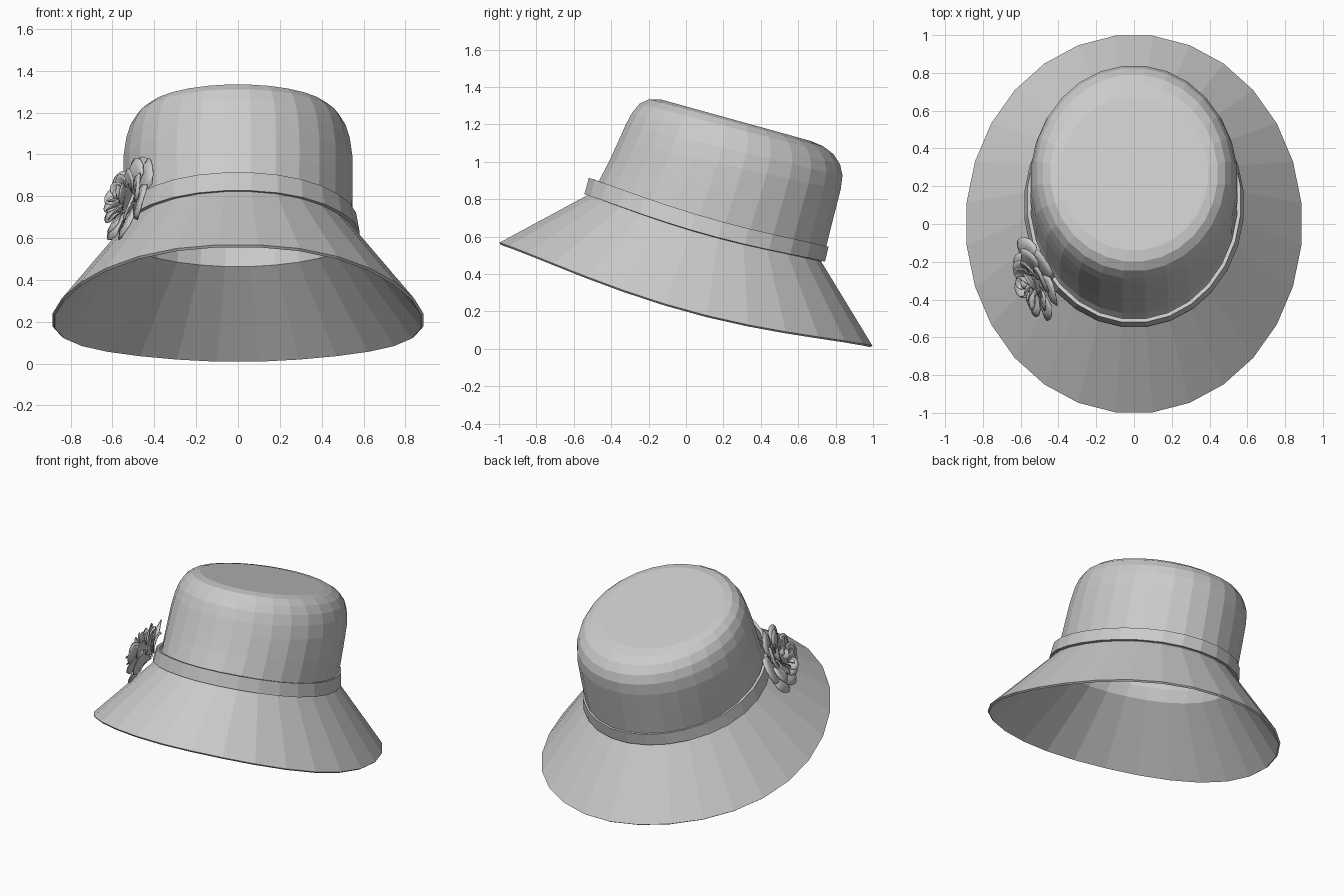
import bpy, bmesh, math, random
from mathutils import Vector, Matrix

if "Cube" in bpy.data.objects:
    bpy.data.objects.remove(bpy.data.objects["Cube"])

random.seed(4)
N = 28  # sides around the hat


def make_object(name, bm, thickness, offset):
    bmesh.ops.recalc_face_normals(bm, faces=bm.faces)
    me = bpy.data.meshes.new(name)
    bm.to_mesh(me)
    bm.free()
    ob = bpy.data.objects.new(name, me)
    bpy.context.collection.objects.link(ob)
    mod = ob.modifiers.new("thickness", 'SOLIDIFY')
    mod.thickness = thickness
    mod.offset = offset
    return ob


def ring(bm, yf, zf, yb, zb, rx, sag):
    """Tilted oval through a front point and a back point, dipping at the sides."""
    verts = []
    for i in range(N):
        a = 2 * math.pi * (i + 0.5) / N
        t = math.cos(a)
        y = (yf + yb) / 2 + (yb - yf) / 2 * t
        z = (zf + zb) / 2 + (zb - zf) / 2 * t - sag * (1 - t * t) ** 1.4
        verts.append(bm.verts.new((rx * math.sin(a), y * 1.003, z)))
    return verts


def loft(name, rows, cap, thickness, offset):
    bm = bmesh.new()
    rings = [ring(bm, *r) for r in rows]
    for a, b in zip(rings, rings[1:]):
        for i in range(N):
            j = (i + 1) % N
            bm.faces.new((a[i], a[j], b[j], b[i]))
    if cap:
        bm.faces.new(rings[-1])
    return make_object(name, bm, thickness, offset)


# Brim and crown in one shell: y/z at front, y/z at back, half width, side dip
loft("crown_and_brim", [
    (-1.00, 0.570, 1.00, 0.015, 0.892, 0.085),
    (-0.525, 0.825, 0.725, 0.465, 0.560, 0.030),
    (-0.475, 0.885, 0.750, 0.540, 0.548, 0.028),
    (-0.415, 1.000, 0.795, 0.720, 0.551, 0.016),
    (-0.360, 1.120, 0.828, 0.850, 0.550, 0.006),
    (-0.325, 1.200, 0.838, 0.925, 0.538, 0.0),
    (-0.290, 1.265, 0.825, 0.985, 0.518, 0.0),
    (-0.250, 1.312, 0.790, 1.040, 0.486, 0.0),
    (-0.200, 1.335, 0.735, 1.082, 0.444, 0.0),
    (-0.140, 1.335, 0.670, 1.110, 0.395, 0.0),
], True, 0.014, -1)

# Hat band
loft("hat_band", [
    (-0.546, 0.828, 0.745, 0.465, 0.584, 0.032),
    (-0.522, 0.915, 0.764, 0.545, 0.568, 0.030),
], False, 0.02, -1)


# Rose: cupped petals in rings around a spiral bud
def petal(bm, angle, span, r0, r1, h0, h1, curl, nu=6, nv=4):
    grid = []
    for iv in range(nv + 1):
        v = iv / nv
        row = []
        for iu in range(nu + 1):
            u = 2 * iu / nu - 1
            edge = r1 * (1 - 0.20 * abs(u) ** 3)
            r = r0 + (edge - r0) * v
            a = angle + span * u * (0.75 + 0.25 * math.sin(math.pi * v))
            h = h0 + (h1 - h0) * v ** 0.8 - curl * v ** 4 + 0.012 * u
            h -= 0.02 * u * u * v
            row.append(bm.verts.new((r * math.cos(a), r * math.sin(a), h)))
        grid.append(row)
    for p, q in zip(grid, grid[1:]):
        for i in range(nu):
            bm.faces.new((p[i], p[i + 1], q[i + 1], q[i]))


bm = bmesh.new()
#  count, half span, inner radius, outer radius, base height, rim height, curl
for k, (n, span, r0, r1, h0, h1, curl) in enumerate([
    (6, 0.68, 0.02, 0.235, -0.050, 0.020, 0.025),
    (6, 0.66, 0.03, 0.190, -0.035, 0.052, 0.022),
    (5, 0.78, 0.04, 0.140, -0.020, 0.078, 0.015),
    (4, 0.95, 0.035, 0.095, 0.000, 0.088, 0.006),
    (3, 1.20, 0.025, 0.055, 0.010, 0.092, 0.0),
]):
    for i in range(n):
        ang = 2 * math.pi * i / n + k * 0.55 + random.uniform(-0.1, 0.1)
        s = random.uniform(0.94, 1.04)
        petal(bm, ang, span, r0, r1 * s, h0, h1 * s, curl)
bud = bmesh.ops.create_icosphere(bm, subdivisions=2, radius=0.03)["verts"]
bmesh.ops.translate(bm, verts=bud, vec=(0, 0, 0.05))
rose = make_object("rose", bm, 0.006, 0)
normal = Vector((-0.87, -0.28, 0.38))
rose.matrix_world = (Matrix.Translation((-0.525, -0.300, 0.79))
                     @ normal.to_track_quat('Z', 'Y').to_matrix().to_4x4())
for p in rose.data.polygons:
    p.use_smooth = True
